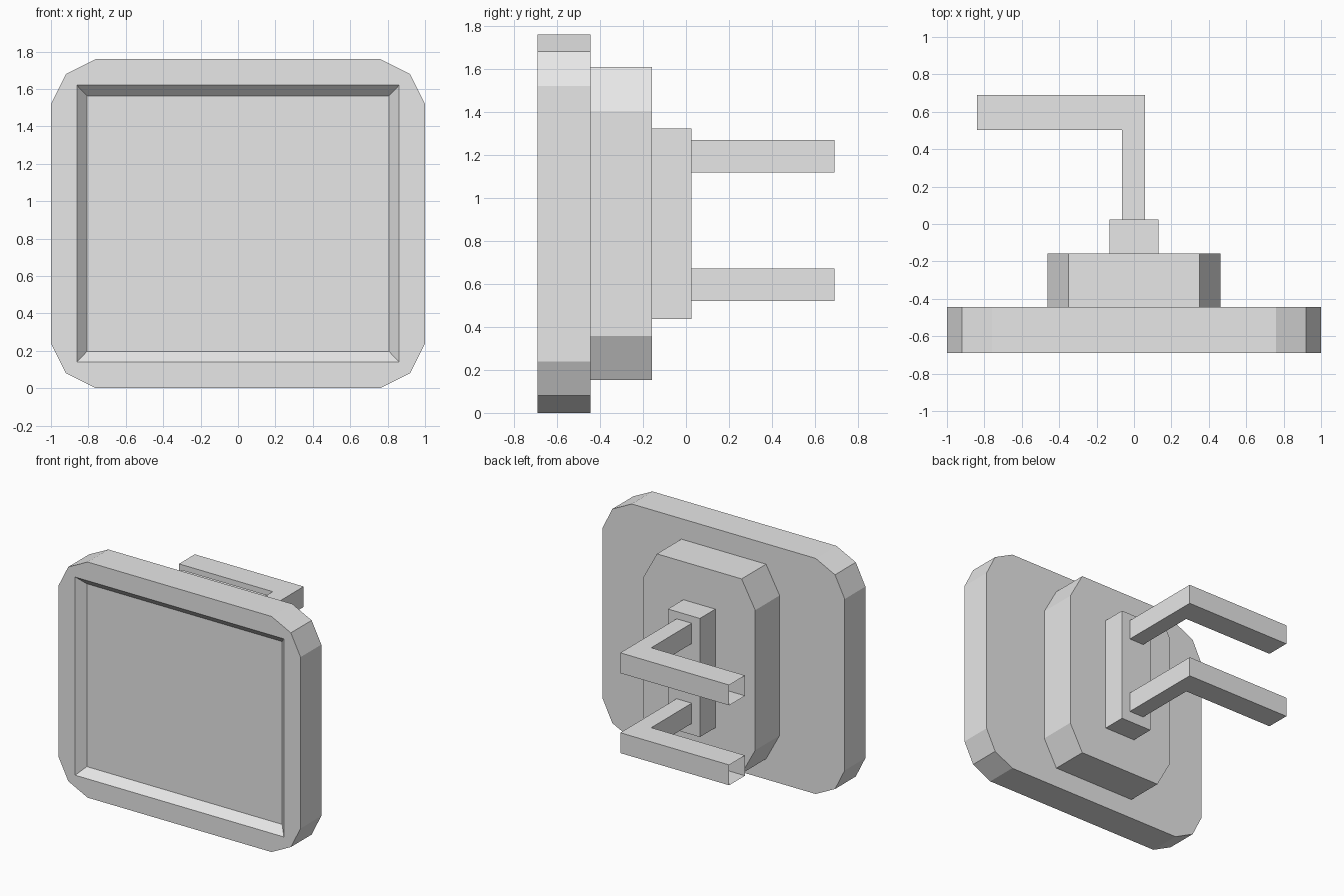
import bpy
import bmesh

default = bpy.data.objects.get("Cube")
if default:
    bpy.data.objects.remove(default, do_unlink=True)

MID_Z = 0.88

grey = bpy.data.materials.new("plain_grey")
grey.use_nodes = True
grey.diffuse_color = (0.8, 0.8, 0.8, 1)
grey.node_tree.nodes["Principled BSDF"].inputs["Base Color"].default_value = (0.8, 0.8, 0.8, 1)


def finish(name, bm):
    bmesh.ops.recalc_face_normals(bm, faces=bm.faces)
    mesh = bpy.data.meshes.new(name)
    bm.to_mesh(mesh)
    bm.free()
    mesh.materials.append(grey)
    obj = bpy.data.objects.new(name, mesh)
    bpy.context.collection.objects.link(obj)
    return obj


def outline(corner):
    """Mirror one corner's points into a full loop around the middle."""
    loop = []
    for sx, sz in ((1, 1), (-1, 1), (-1, -1), (1, -1)):
        points = corner if sx * sz > 0 else corner[::-1]
        loop += [(sx * x, MID_Z + sz * z) for x, z in points]
    return loop


def ring(bm, loop, y):
    return [bm.verts.new((x, y, z)) for x, z in loop]


def skin(bm, a, b):
    for i in range(len(a)):
        j = (i + 1) % len(a)
        bm.faces.new((a[i], a[j], b[j], b[i]))


def slab(name, corner, front, back):
    bm = bmesh.new()
    a, b = ring(bm, outline(corner), front), ring(bm, outline(corner), back)
    skin(bm, a, b)
    bm.faces.new(a)
    bm.faces.new(b)
    return finish(name, bm)


# Screen housing with a sloped recess around the flat display
bm = bmesh.new()
shell = outline([(1, 0.64), (0.92, 0.8), (0.76, 0.88)])
rim_front, rim_back = ring(bm, shell, -0.69), ring(bm, shell, -0.445)
lip = ring(bm, outline([(0.862, 0.74)]), -0.69)
display = ring(bm, outline([(0.807, 0.683)]), -0.632)
skin(bm, rim_front, rim_back)
skin(bm, lip, display)
bm.faces.new(rim_back)
bm.faces.new(display)
border = [e for e in bm.edges if all(v in rim_front or v in lip for v in e.verts)]
bmesh.ops.triangle_fill(bm, edges=border, use_beauty=True, normal=(0, -1, 0))
finish("screen_housing", bm)

# Rear casing with chamfered corners, and the wall bracket plate
slab("rear_casing", [(0.462, 0.523), (0.35, 0.727)], -0.445, -0.157)
slab("mount_plate", [(0.132, 0.443)], -0.157, 0.025)

# Two bent arms, hollow at the free end
path = [(-0.065, 0.025), (0.06, 0.025), (0.06, 0.69),
        (-0.84, 0.69), (-0.84, 0.503), (-0.065, 0.503)]
for name, low in (("lower_arm", 0.52), ("upper_arm", 1.117)):
    bm = bmesh.new()
    a = [bm.verts.new((x, y, low)) for x, y in path]
    b = [bm.verts.new((x, y, low + 0.152)) for x, y in path]
    skin(bm, a, b)
    bm.faces.new(a)
    bm.faces.new(b)
    bmesh.ops.recalc_face_normals(bm, faces=bm.faces)
    tip = [f for f in bm.faces if f.calc_center_median().x < -0.83]
    bmesh.ops.delete(bm, geom=tip, context="FACES_ONLY")
    finish(name, bm)
